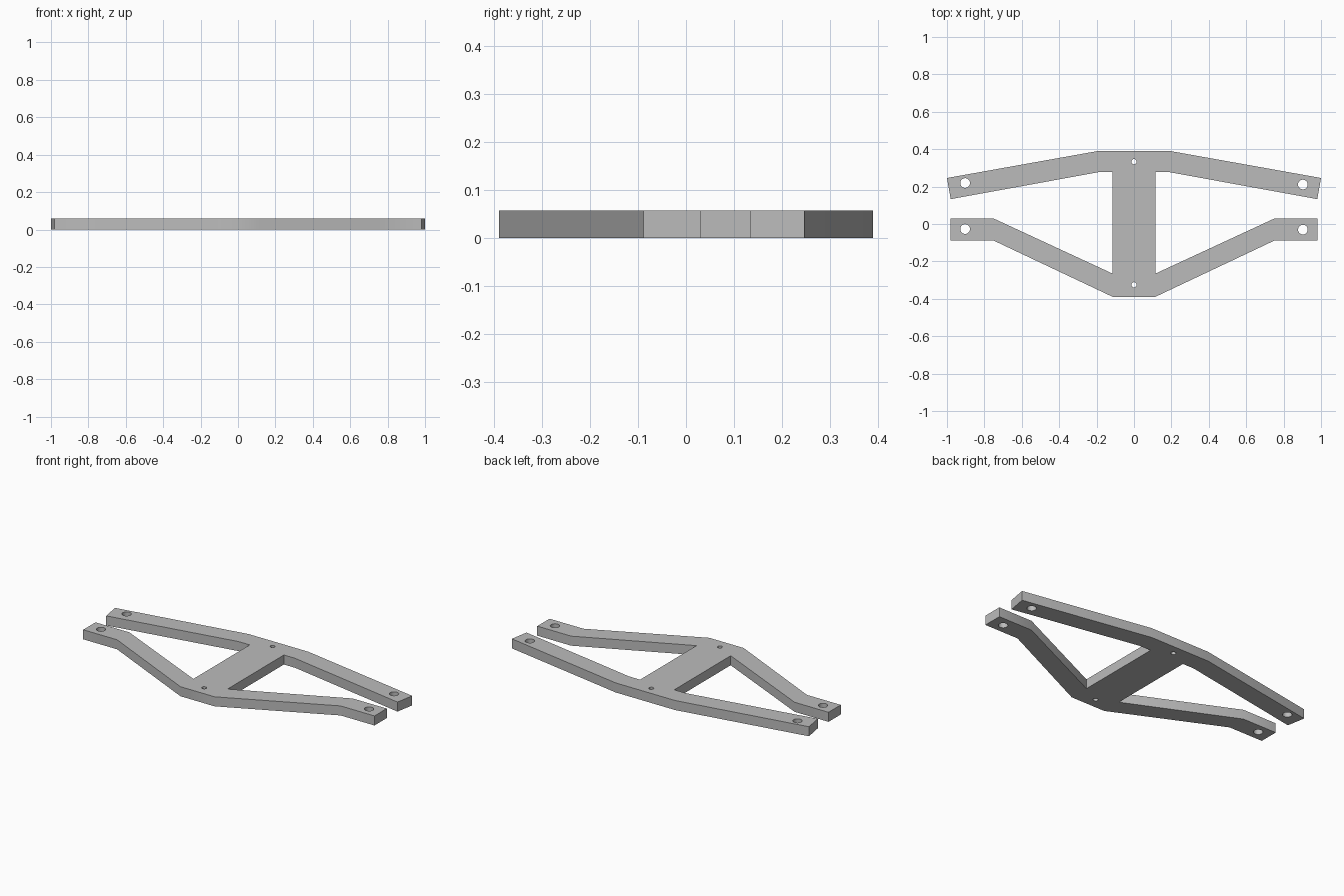
import bpy
import math

cube = bpy.data.objects.get("Cube")
if cube:
    bpy.data.objects.remove(cube, do_unlink=True)

THICKNESS = 0.058

grey = bpy.data.materials.new("plain grey")
grey.use_nodes = True
colour = (0.5, 0.5, 0.5, 1)
grey.diffuse_color = colour
grey.node_tree.nodes["Principled BSDF"].inputs["Base Color"].default_value = colour


def add_loop(curve, points):
    spline = curve.splines.new("POLY")
    spline.points.add(len(points) - 1)
    for point, (x, y) in zip(spline.points, points):
        point.co = (x, y, 0, 1)
    spline.use_cyclic_u = True


def circle(x, y, radius, sides=32):
    angles = [2 * math.pi * i / sides for i in range(sides)]
    return [(x + radius * math.cos(a), y + radius * math.sin(a)) for a in angles]


curve = bpy.data.curves.new("bracket_profile", "CURVE")
curve.dimensions = "2D"
curve.fill_mode = "BOTH"
curve.extrude = THICKNESS / 2

# Left half of the outline, from the back edge round to the front edge
half = [
    (0.2, 0.389), (1.0, 0.246), (0.98, 0.133), (0.19, 0.277),   # back arm
    (0.115, 0.277), (0.115, -0.265),                            # spine
    (0.752, 0.03), (0.98, 0.03), (0.98, -0.088), (0.752, -0.088),  # front arm
    (0.115, -0.389),
]
add_loop(curve, half + [(-x, y) for x, y in reversed(half)])

# Mounting holes at the arm ends
for x, y in [(-0.903, 0.219), (0.903, 0.211), (-0.903, -0.027), (0.903, -0.03)]:
    add_loop(curve, circle(x, y, 0.026))

# Small holes on the spine
for y in (0.333, -0.325):
    add_loop(curve, circle(0, y, 0.014))

# Turn the extruded profile into a solid mesh plate
bracket = bpy.data.objects.new("arm_bracket", curve)
bpy.context.collection.objects.link(bracket)
bracket.location.z = THICKNESS / 2
bpy.context.view_layer.objects.active = bracket
bpy.ops.object.select_all(action="DESELECT")
bracket.select_set(True)
bpy.ops.object.convert(target="MESH")
bracket = bpy.context.object
bracket.name = "arm_bracket"

# Weld the caps to the walls and face everything outward
bpy.ops.object.mode_set(mode="EDIT")
bpy.ops.mesh.select_all(action="SELECT")
bpy.ops.mesh.remove_doubles(threshold=0.0001)
bpy.ops.mesh.normals_make_consistent(inside=False)
bpy.ops.object.mode_set(mode="OBJECT")

bracket.data.materials.clear()
bracket.data.materials.append(grey)
bpy.ops.object.shade_smooth_by_angle(angle=math.radians(30))
